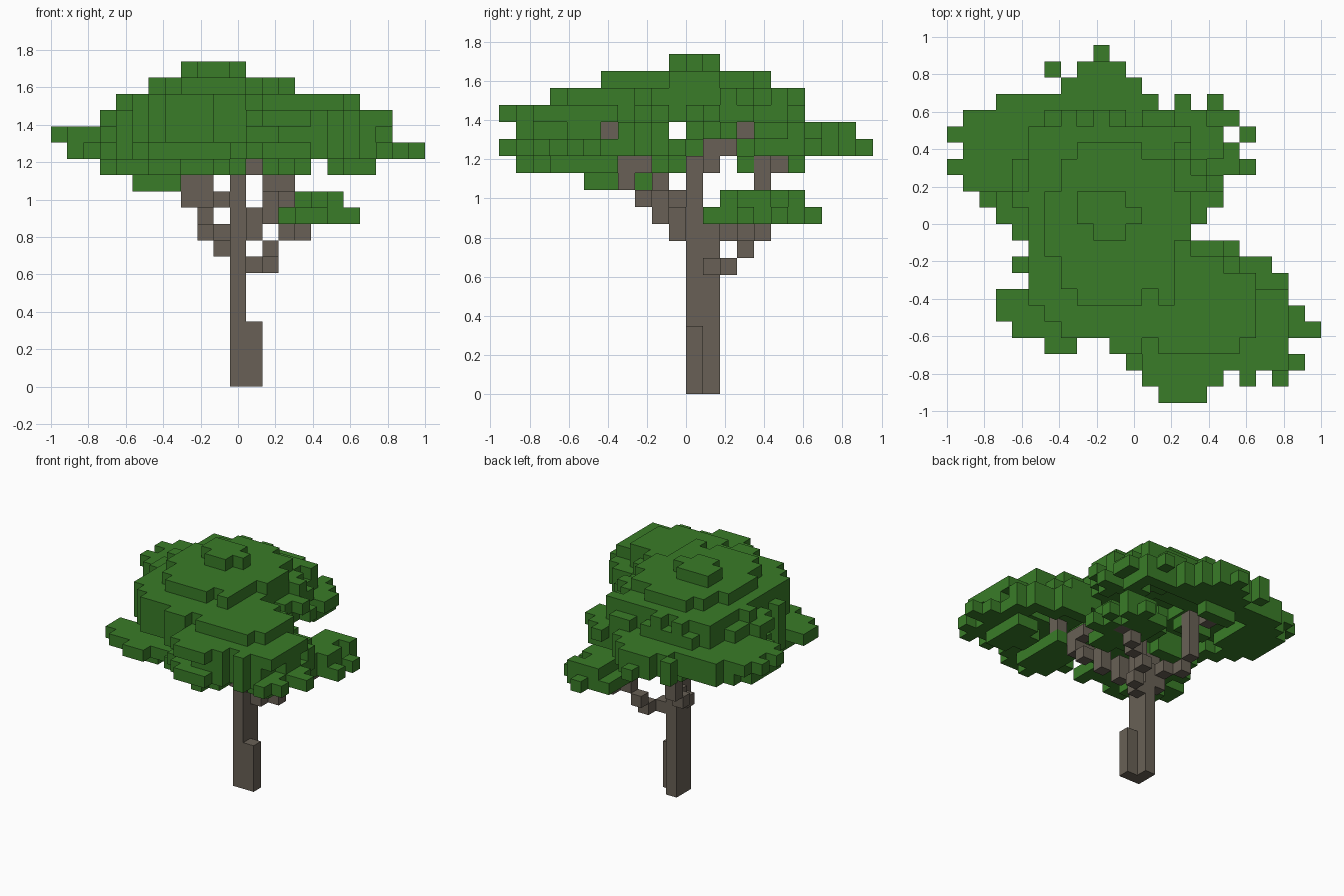
import bpy, bmesh, random
from mathutils import Vector

random.seed(4)
SIZE = 2 / 23                       # edge of one block
CENTRE = Vector((11.5, 11, 0))      # grid point standing on the origin

if "Cube" in bpy.data.objects:
    bpy.data.objects.remove(bpy.data.objects["Cube"], do_unlink=True)


def make_material(name, colour):
    mat = bpy.data.materials.new(name)
    mat.use_nodes = True
    mat.diffuse_color = colour
    mat.node_tree.nodes["Principled BSDF"].inputs["Base Color"].default_value = colour
    return mat


def build_blocks(name, cells, mat, solid):
    """Skin a set of grid cells, leaving out faces hidden by a neighbour."""
    bm = bmesh.new()
    for cell in sorted(cells):
        for axis in range(3):
            for side in (-1, 1):
                step = [0, 0, 0]
                step[axis] = side
                if tuple(c + s for c, s in zip(cell, step)) in solid:
                    continue
                normal = Vector(step)
                u = Vector([float(a == (axis + 1) % 3) for a in range(3)])
                v = normal.cross(u)
                mid = Vector(cell) + Vector((.5, .5, .5)) + normal / 2 - CENTRE
                corners = (-u - v, u - v, u + v, v - u)
                bm.faces.new([bm.verts.new((mid + c / 2) * SIZE) for c in corners])
    bmesh.ops.remove_doubles(bm, verts=bm.verts, dist=SIZE / 100)
    mesh = bpy.data.meshes.new(name)
    bm.to_mesh(mesh)
    bm.free()
    mesh.materials.append(mat)
    obj = bpy.data.objects.new(name, mesh)
    bpy.context.collection.objects.link(obj)


def walk(*points):
    """Grid cells along a bent path."""
    cells = set()
    for a, b in zip(points, points[1:]):
        a, b = Vector(a), Vector(b)
        n = int(max(abs(d) for d in b - a))
        cells |= {tuple(round(c) for c in a.lerp(b, t / n)) for t in range(n + 1)}
    return cells


# Canopy outline: first and last block of each row, front to back
rows = [(13, 15), (12, 16), (11, 21), (10, 20), (4, 22), (3, 21), (3, 20), (5, 20),
        (4, 19), (5, 17), (4, 14), (3, 15), (2, 16), (1, 16), (0, 18), (1, 17),
        (0, 16), (1, 17), (3, 12), (7, 11), (8, 10), (9, 9)]
outline = {(i, j) for j, (a, b) in enumerate(rows) for i in range(a, b + 1)}
outline -= {(0, 15), (17, 16)}
outline |= {(6, 20), (14, 18), (16, 18), (18, 16), (6, 3), (7, 3), (18, 1), (20, 1)}


def leaf_layer(level, left, right, front, back):
    """Ragged rounded patch of leaf blocks on one level."""
    ci, cj = (left + right) / 2, (front + back) / 2
    ri, rj = (right - left + 1) / 2, (back - front + 1) / 2
    return {(i, j, level)
            for i in range(left, right + 1) for j in range(front, back + 1)
            if (i, j) in outline and abs((i - ci) / ri) ** 2.4 + abs((j - cj) / rj) ** 2.4
            < random.uniform(.74, 1.18)}


def merge(layers):
    return set().union(*(leaf_layer(*layer) for layer in layers))


# Upper canopy: peak, front right mass, back mass
upper = merge([
    (19, 8, 11, 10, 12), (18, 6, 14, 6, 15),
    (17, 4, 15, 3, 17), (17, 12, 18, 3, 8),
    (16, 3, 16, 3, 17), (16, 11, 20, 0, 8),
    (15, 3, 12, 3, 9), (15, 11, 20, 1, 9), (15, 0, 17, 11, 20),
    (14, 4, 11, 3, 11), (14, 10, 22, 0, 9), (14, 1, 11, 10, 21), (14, 3, 16, 14, 18),
])
# Trim the front left and back right corners, which belong to the low tufts
upper = {(i, j, k) for i, j, k in upper if 10 < i + j < 33}
# The canopy is a shell: drop blocks buried under three leaves
upper = {(i, j, k) for i, j, k in upper
         if not all((i, j, k + up) in upper for up in (1, 2, 3))}

# Low tufts: front left, front right underside, back right
low = merge([
    (13, 3, 11, 3, 10), (13, 13, 15, 1, 6), (13, 17, 19, 3, 6),
    (13, 7, 9, 14, 14), (13, 7, 9, 17, 17),
    (12, 5, 7, 5, 6), (12, 7, 7, 8, 8),
    (11, 15, 17, 13, 17), (10, 14, 18, 12, 18),
])
leaves = upper | low


def loose_level(i, j):
    """Level of a stray leaf: low at the front left and back right corners."""
    if i > 13 and j > 11:
        return 10
    if i < 8 and j < 9:
        return 13
    return 15 if i < 1 else 14


# Loose leaves complete the outline
covered = {(i, j) for i, j, k in leaves}
leaves |= {(i, j, loose_level(i, j)) for i, j in outline - covered}
# Openings beside two branch tips
leaves = {(i, j, k) for i, j, k in leaves
          if not (k == 15 and (j == 6 and i > 15 or j == 14 and i > 13))}

# Trunk, root and branches
trunk = walk((11, 11, 0), (11, 11, 13)) | walk((11, 12, 0), (11, 12, 9))
trunk |= walk((12, 11, 0), (12, 11, 3))
branches = {
    "back_right_branch": walk((12, 12, 7), (13, 13, 7), (13, 14, 8), (14, 14, 9),
                              (15, 15, 9), (16, 15, 10)),
    "back_left_branch": walk((10, 12, 8), (10, 13, 9), (9, 14, 9), (9, 15, 10),
                             (9, 15, 13), (8, 16, 13), (8, 16, 14)),
    "front_right_branch": walk((12, 10, 9), (12, 10, 10), (13, 9, 10), (13, 9, 11),
                               (14, 8, 11), (13, 7, 12), (14, 7, 12), (14, 8, 13),
                               (14, 7, 13), (15, 6, 14), (15, 6, 15)),
    "front_left_branch": walk((10, 10, 11), (9, 9, 11), (8, 9, 11), (8, 9, 12),
                              (9, 9, 12), (8, 8, 13), (7, 8, 13)),
    "top_branch": walk((12, 12, 13), (12, 12, 14), (12, 13, 14), (13, 14, 15)),
}
wood = trunk.union(*branches.values())
leaves -= wood
solid = wood | leaves

green = make_material("leaf_green", (.041, .2, .021, 1))
brown = make_material("bark_brown", (.14, .118, .092, 1))
build_blocks("trunk", trunk, brown, solid)
for name, cells in branches.items():
    build_blocks(name, cells - trunk, brown, solid)
build_blocks("canopy", leaves, green, solid)
